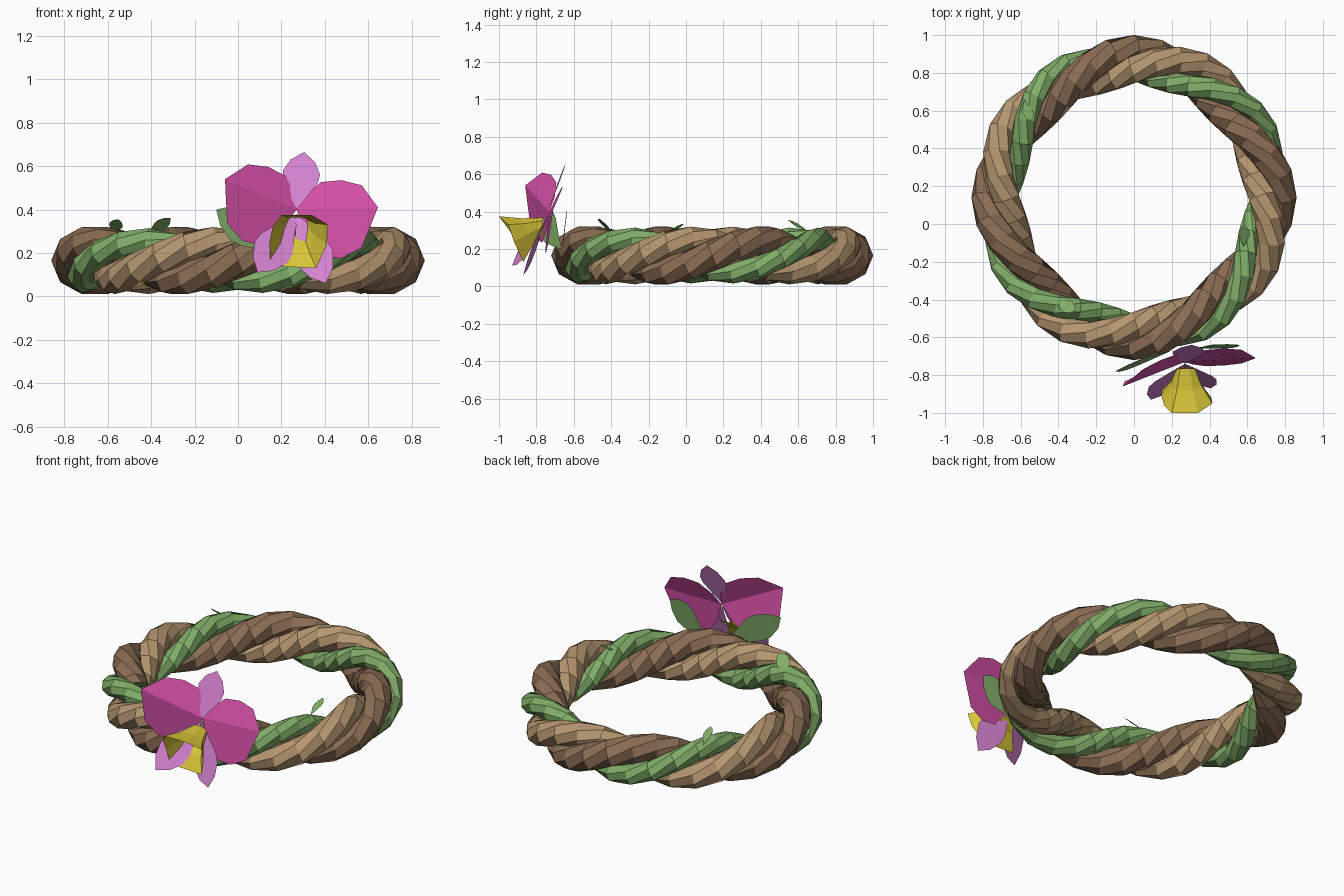
import bpy
from math import sin, cos, tau, radians
from mathutils import Vector as V

cube = bpy.data.objects.get("Cube")
if cube:
    bpy.data.objects.remove(cube)


def material(name, colour):
    m = bpy.data.materials.new(name)
    m.use_nodes = True
    m.diffuse_color = (*colour, 1)
    m.node_tree.nodes["Principled BSDF"].inputs["Base Color"].default_value = (*colour, 1)
    return m


BROWN = material("dark_vine", (0.26, 0.155, 0.09))
TAN = material("light_vine", (0.47, 0.31, 0.165))
GREEN = material("leaf_green", (0.22, 0.42, 0.14))
MAGENTA = material("petal_magenta", (0.67, 0.08, 0.39))
PINK = material("sepal_pink", (0.67, 0.23, 0.64))
YELLOW = material("lip_yellow", (0.70, 0.57, 0.04))


def add_mesh(name, verts, faces, mat):
    me = bpy.data.meshes.new(name)
    me.from_pydata(verts, [], faces)
    me.materials.append(mat)
    ob = bpy.data.objects.new(name, me)
    bpy.context.collection.objects.link(ob)
    return ob


# Three strands twisted four times around a ring
CENTRE, RING, TWISTS = V((0, 0.14, 0.165)), 0.715, 4


def strand(name, start, reach, lift, radius, mat, steps=40, sides=8):
    def path(a):
        p = TWISTS * (a - radians(start))
        out = V((cos(a), sin(a), 0))
        offset = out * cos(p) * reach + V((0, 0, sin(p) * lift))
        return CENTRE + out * RING + offset, offset

    verts, faces = [], []
    for i in range(steps):
        a = tau * i / steps
        point, offset = path(a)
        along = (path(a + 0.01)[0] - path(a - 0.01)[0]).normalized()
        e1 = (offset - along * offset.dot(along)).normalized()
        e2 = along.cross(e1)
        for j in range(sides):
            b = tau * j / sides
            verts.append(point + (e1 * cos(b) + e2 * sin(b)) * radius)
            k, n = (i + 1) % steps, (j + 1) % sides
            faces.append((i * sides + j, i * sides + n, k * sides + n, k * sides + j))
    add_mesh(name, verts, faces, mat)


strand("brown_strand", 90, 0.065, 0.08, 0.081, BROWN)
strand("tan_strand", 60, 0.07, 0.08, 0.075, TAN)
strand("green_strand", 30, 0.075, 0.09, 0.06, GREEN)

# Petals and leaves: two half blades folded along the line from base to tip
BROAD = [(0.1, 0.5), (0.3, 0.95), (0.55, 1), (0.8, 0.8)]
NARROW = [(0.2, 0.4), (0.5, 0.95), (0.65, 1), (0.85, 0.65)]


def blade(name, base, tip, side_a, side_b, mat, profile=NARROW):
    base, tip = V(base), V(tip)
    verts, faces = [base, tip], []
    for side in (V(side_a), V(side_b)):
        first = len(verts)
        verts += [base.lerp(tip, t) + side * w for t, w in profile]
        rim = list(range(first, len(verts))) + [1]
        for p, q in zip(rim, rim[1:]):
            faces.append((0, p, q) if side == V(side_a) else (0, q, p))
    add_mesh(name, verts, faces, mat)


def even_blade(name, base, tip, side, mat):
    blade(name, base, tip, side, -V(side), mat)


blade("right_petal", (0.27, -0.73, 0.4), (-0.06, -0.86, 0.54),
      (0.05, 0.08, 0.12), (-0.07, 0, -0.22), MAGENTA, BROAD)
blade("left_petal", (0.27, -0.73, 0.4), (0.645, -0.71, 0.41),
      (0, 0.06, 0.13), (0, -0.03, -0.23), MAGENTA, BROAD)
even_blade("top_sepal", (0.27, -0.74, 0.4), (0.305, -0.64, 0.665), (0.085, 0, -0.01), PINK)
even_blade("lower_right_sepal", (0.27, -0.74, 0.38), (0.09, -0.93, 0.11), (0.075, 0, -0.05), PINK)
even_blade("lower_left_sepal", (0.27, -0.74, 0.38), (0.405, -0.87, 0.06), (0.08, 0, 0.035), PINK)

# Leaves behind the flower
even_blade("right_leaf", (0.2, -0.67, 0.2), (-0.1, -0.78, 0.4), (0.04, 0.03, 0.07), GREEN)
even_blade("left_leaf", (0.32, -0.66, 0.2), (0.56, -0.64, 0.39), (-0.04, 0.01, 0.07), GREEN)

# Little sprouts on the green strand
even_blade("front_sprout", (-0.42, -0.4, 0.28), (-0.31, -0.46, 0.36), (0.02, 0.03, -0.02), GREEN)
even_blade("back_sprout", (-0.58, 0.66, 0.29), (-0.55, 0.545, 0.355), (0.03, 0, -0.01), GREEN)
even_blade("side_sprout", (0.58, -0.12, 0.27), (0.585, -0.01, 0.335), (0.03, 0, 0.01), GREEN)

# Trumpet lip: open tube from a small throat to a tilted, flared rim
rim = [V(p) for p in ((0.2, -1, 0.375), (0.34, -1, 0.375), (0.415, -0.95, 0.33),
                      (0.41, -0.92, 0.24), (0.36, -0.87, 0.13), (0.15, -0.87, 0.14),
                      (0.145, -0.91, 0.25), (0.16, -0.96, 0.32))]
count = len(rim)
mid = sum(rim, V()) / count
throat = [V((0.27, -0.765, 0.33)) + V(((p - mid).x, 0, (p - mid).z)) * 0.36 for p in rim]
waist = [t.lerp(p, 0.5) * 0.85 + (t.lerp(mid, 0.5)) * 0.15 for t, p in zip(throat, rim)]
tube = [(r * count + j, r * count + (j + 1) % count,
         (r + 1) * count + (j + 1) % count, (r + 1) * count + j)
        for r in range(2) for j in range(count)]
add_mesh("flower_lip", throat + waist + rim, tube, YELLOW)
